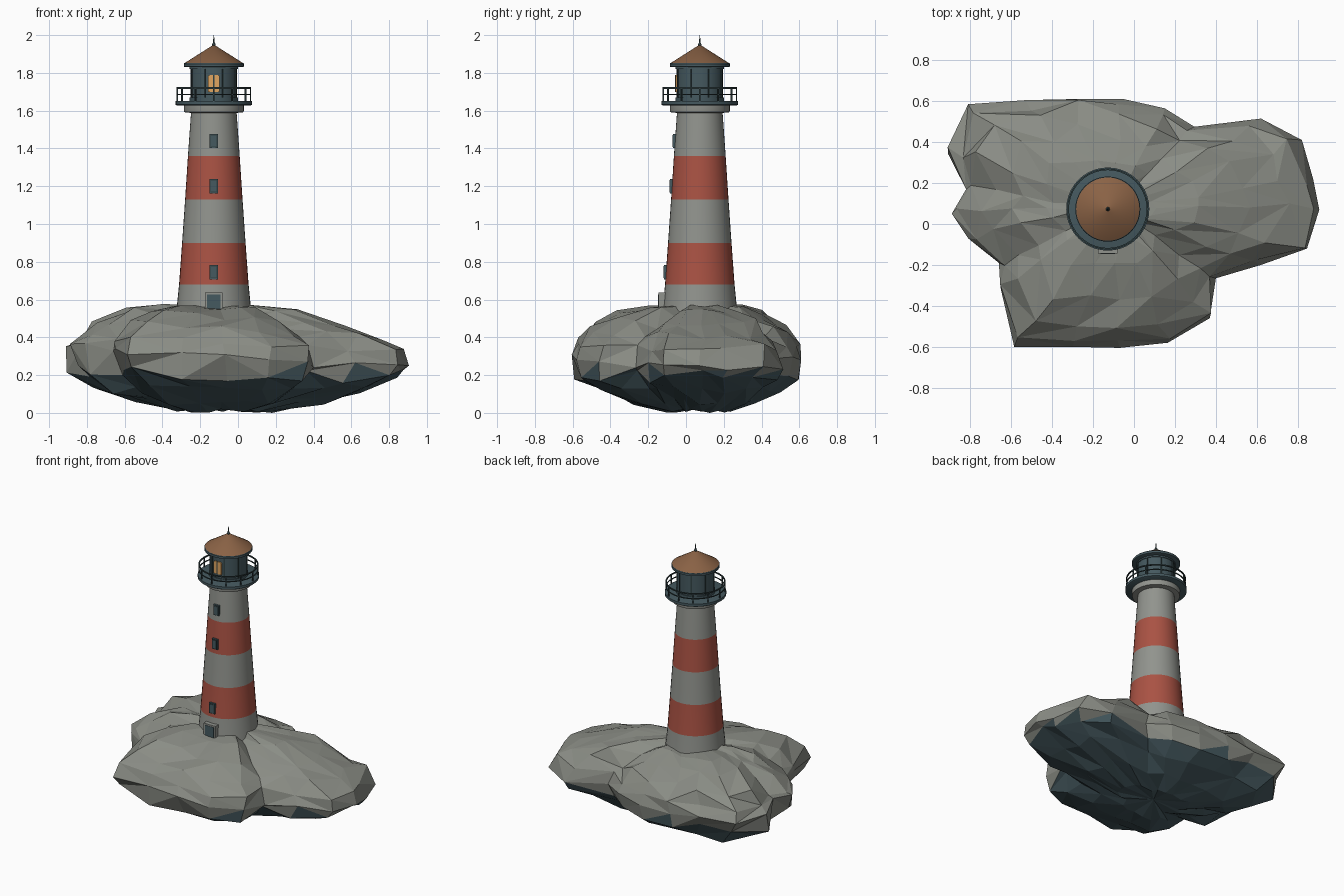
import bpy, bmesh, math, random
from mathutils import Vector

random.seed(11)
if "Cube" in bpy.data.objects:
    bpy.data.objects.remove(bpy.data.objects["Cube"], do_unlink=True)

CX, CY = -0.128, 0.073      # tower axis


def material(name, rgb):
    m = bpy.data.materials.new(name)
    m.use_nodes = True
    m.diffuse_color = (*rgb, 1)
    m.node_tree.nodes["Principled BSDF"].inputs["Base Color"].default_value = (*rgb, 1)
    return m


ROCK = material("grey_rock", (0.255, 0.265, 0.235))
WALL = material("pale_stone", (0.285, 0.295, 0.27))
RED = material("red_paint", (0.40, 0.085, 0.057))
SLATE = material("blue_slate", (0.06, 0.10, 0.115))
IRON = material("dark_iron", (0.03, 0.052, 0.055))
ROOF = material("copper_brown", (0.255, 0.123, 0.06))
GLOW = material("lamp_glow", (0.75, 0.38, 0.12))


def finish(name, bm, mats, smooth=False):
    bmesh.ops.recalc_face_normals(bm, faces=bm.faces[:])
    me = bpy.data.meshes.new(name)
    bm.to_mesh(me)
    bm.free()
    for m in mats:
        me.materials.append(m)
    ob = bpy.data.objects.new(name, me)
    bpy.context.collection.objects.link(ob)
    if smooth:
        bpy.ops.object.select_all(action='DESELECT')
        ob.select_set(True)
        bpy.context.view_layer.objects.active = ob
        bpy.ops.object.shade_smooth_by_angle(angle=math.radians(35))
    return ob


def lathe(name, profile, mats, segs=40, bands=None, closed=False):
    """Turn (radius, z) points round the tower axis; bands gives a slot per step."""
    bm = bmesh.new()
    rings = [[bm.verts.new((CX + r * math.cos(math.tau * i / segs),
                            CY + r * math.sin(math.tau * i / segs), z))
              for i in range(segs)] for r, z in profile]
    steps = len(rings) if closed else len(rings) - 1
    for k in range(steps):
        a, b = rings[k], rings[(k + 1) % len(rings)]
        for i in range(segs):
            j = (i + 1) % segs
            f = bm.faces.new((a[i], a[j], b[j], b[i]))
            f.material_index = bands[k] if bands else 0
    if not closed:
        bm.faces.new(rings[0])
        bm.faces.new(rings[-1])
    return finish(name, bm, mats, True)


def box(name, centre, size, mat, turn=0.0):
    bm = bmesh.new()
    bmesh.ops.create_cube(bm, size=1)
    for v in bm.verts:
        v.co = Vector(v.co[i] * size[i] for i in range(3))
    ob = finish(name, bm, [mat])
    ob.location = centre
    ob.rotation_euler.z = turn
    return ob


# Rocky island: coast outline, shrunk ring by ring towards the top and the base
coast = [(-.81, .585), (-.91, .375), (-.82, .17), (-.89, .05), (-.81, -.07),
         (-.66, -.19), (-.65, -.32), (-.585, -.6), (-.3, -.6), (-.07, -.605),
         (.165, -.58), (.37, -.46), (.4, -.265), (.62, -.2), (.845, -.12),
         (.905, .07), (.875, .22), (.82, .41), (.62, .515), (.295, .475),
         (.15, .565), (-.05, .61), (-.3, .61), (-.53, .605)]
gullies = {5: .02, 9: .015, 12: .04, 19: .02}     # coast index: extra depth
# (scale, height, tilt along x, height jitter)
rings = [(.28, .012, 0, .012), (.55, .06, 0, .02), (.78, .125, 0, .025),
         (.95, .205, -.02, .04), (1, .285, -.07, .03), (.95, .37, -.035, .025),
         (.83, .445, -.05, .025), (.64, .505, -.065, .02), (.42, .552, -.035, .012),
         (.2, .567, 0, .006)]
centre = Vector((-.1, .08))
bm = bmesh.new()
loops = []
for k, (s, z, tilt, jitter) in enumerate(rings):
    loop = []
    for i, p in enumerate(coast):
        q = Vector(p)
        if s < 1:
            reach = min(s * (1 + random.uniform(-.06, .045)), .99)
            q = centre + (q - centre) * reach
            q += Vector((-q.y, q.x)) * random.uniform(-.04, .04)
        dip = gullies.get(i, 0) if k > 5 else 0
        height = z + tilt * q.x + random.uniform(-jitter, jitter) - dip
        loop.append(bm.verts.new((q.x, q.y, max(0, height))))
    loops.append(loop)
n = len(coast)
for a, b in zip(loops, loops[1:]):
    for i in range(n):
        j = (i + 1) % n
        if random.random() < .5:
            tris = (a[i], a[j], b[j]), (a[i], b[j], b[i])
        else:
            tris = (a[i], a[j], b[i]), (a[j], b[j], b[i])
        for t in tris:
            bm.faces.new(t)
for loop, z in ((loops[0], .03), (loops[-1], .565)):
    tip = bm.verts.new((centre.x, centre.y, z))
    for i in range(n):
        bm.faces.new((loop[i], loop[(i + 1) % n], tip))
# Wet dark underside
for f in bm.faces:
    f.material_index = int(f.calc_center_median().z < .215)
finish("rock_island", bm, [ROCK, SLATE])

# Tapered striped tower
tower = [(.202, .5), (.184, .68), (.168, .90), (.152, 1.13), (.137, 1.36), (.12, 1.6)]
lathe("tower", tower, [WALL, RED], bands=[0, 1, 0, 1, 0])


def wall_radius(z):
    for (r0, z0), (r1, z1) in zip(tower, tower[1:]):
        if z0 <= z <= z1:
            return r0 + (r1 - r0) * (z - z0) / (z1 - z0)


# Cornice, gallery deck, lantern room, roof and spire
lathe("cornice", [(.12, 1.588), (.157, 1.592), (.159, 1.6), (.159, 1.632)], [WALL])
lathe("gallery_deck", [(.197, 1.628), (.203, 1.632), (.203, 1.65), (.197, 1.652)], [SLATE])
lathe("lantern_glass", [(.123, 1.65), (.123, 1.835)], [SLATE])
lathe("lantern_sill", [(.129, 1.65), (.129, 1.67)], [SLATE])
lathe("lantern_head", [(.129, 1.82), (.129, 1.835)], [SLATE])
lathe("roof_eave", [(.152, 1.83), (.159, 1.833), (.159, 1.848), (.156, 1.852)], [SLATE])
lathe("roof_cone", [(.156, 1.851), (.008, 1.945)], [ROOF])
lathe("spire", [(.01, 1.935), (.01, 1.95), (.005, 1.96), (.001, 2.0)], [IRON], 10)

# Lantern mullions
for i in range(8):
    a = math.tau * (i + .5) / 8
    box("lantern_mullion", (CX + .124 * math.cos(a), CY + .124 * math.sin(a), 1.742),
        (.009, .008, .18), IRON, a)

# Lit lantern panes with clipped tops, on the front
for side in (-1, 1):
    bm = bmesh.new()
    outline = [(.004, 1.70), (.031, 1.70), (.031, 1.782), (.023, 1.79), (.004, 1.79)]
    face = bm.faces.new([bm.verts.new((CX + side * x, CY - .129, z)) for x, z in outline])
    out = bmesh.ops.extrude_face_region(bm, geom=[face])
    for v in out["geom"]:
        if isinstance(v, bmesh.types.BMVert):
            v.co.y += .009
    finish("lit_pane", bm, [GLOW])
box("lit_pane_bar", (CX, CY - .126, 1.745), (.008, .009, .09), IRON)

# Gallery railing
for z, t in ((1.72, .004), (1.685, .003)):
    lathe("rail", [(.194 + t, z - t), (.194 + t, z + t), (.194 - t, z + t), (.194 - t, z - t)],
          [IRON], closed=True)
for i in range(12):
    a = math.tau * i / 12
    box("rail_post", (CX + .194 * math.cos(a), CY + .194 * math.sin(a), 1.685),
        (.007, .007, .075), IRON, a)

# Windows up the front of the tower
for z in (.745, 1.2, 1.44):
    y = CY - wall_radius(z)
    box("window_frame", (CX, y + .003, z), (.044, .026, .075), SLATE)
    box("window_border", (CX, y - .01, z), (.034, .004, .064), IRON)
    box("window_pane", (CX, y - .011, z), (.028, .006, .058), SLATE)

# Front door with stone surround
y = CY - .197
for side in (-1, 1):
    box("door_jamb", (CX + side * .041, y, .585), (.012, .042, .1), WALL)
box("door_lintel", (CX, y, .632), (.094, .042, .012), WALL)
box("door", (CX, y - .002, .583), (.07, .042, .088), SLATE)
